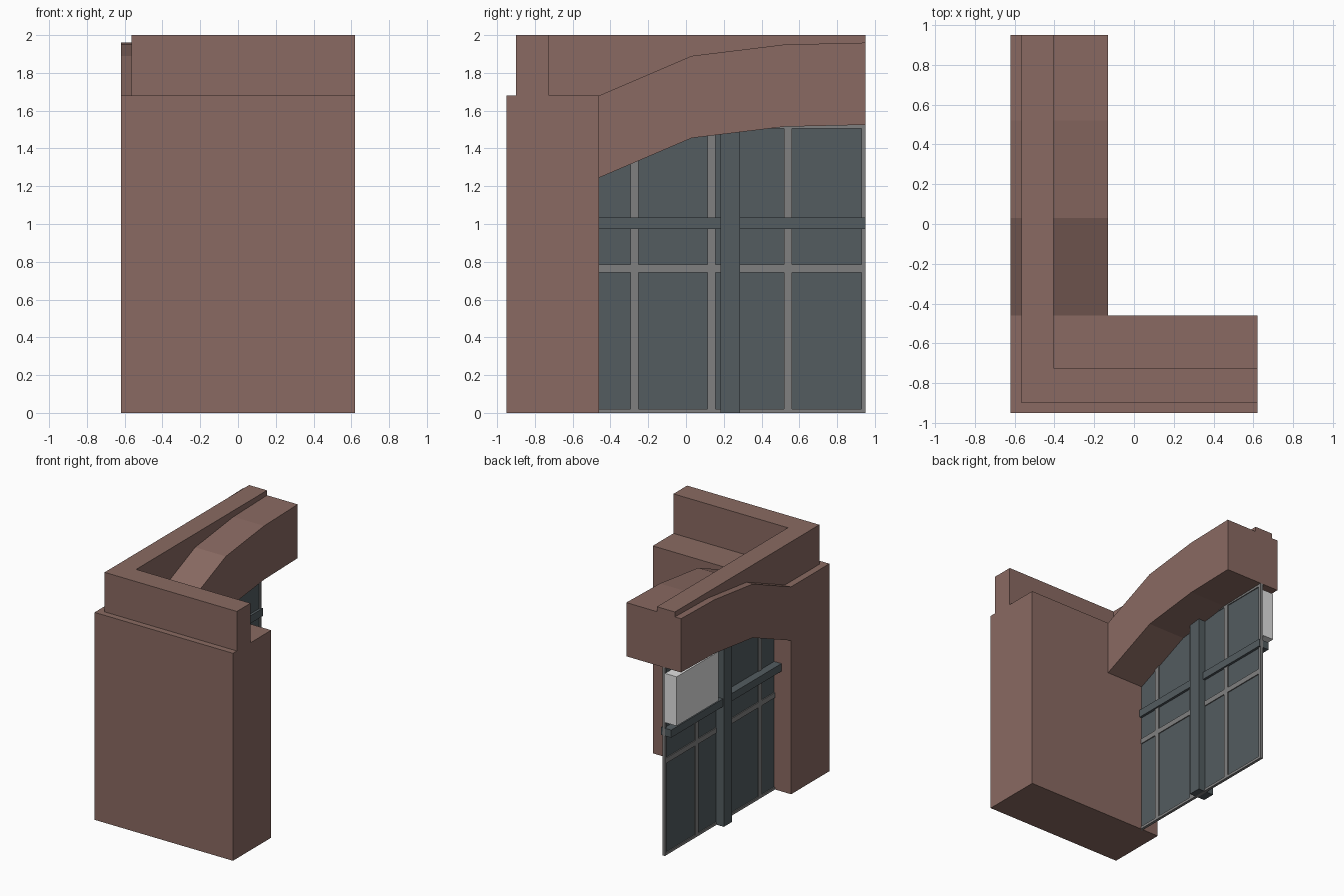
import bpy
import bmesh
from mathutils import Vector

cube = bpy.data.objects.get("Cube")
if cube:
    bpy.data.objects.remove(cube, do_unlink=True)


def material(name, rgb):
    """Flat material from 0-255 sRGB values, stored as linear."""
    lin = [(c / 255 / 12.92) if c < 10 else ((c / 255 + 0.055) / 1.055) ** 2.4 for c in rgb]
    mat = bpy.data.materials.new(name)
    mat.use_nodes = True
    mat.diffuse_color = (*lin, 1)
    bsdf = mat.node_tree.nodes["Principled BSDF"]
    bsdf.inputs["Base Color"].default_value = (*lin, 1)
    bsdf.inputs["Roughness"].default_value = 0.8
    return mat


BROWN = material("brown_masonry", (138, 106, 98))
SLATE = material("dark_slate", (83, 92, 96))
GREY = material("frame_grey", (128, 128, 128))
WHITE = material("pale_grey", (225, 225, 225))


def finish(name, bm, mat):
    bmesh.ops.recalc_face_normals(bm, faces=bm.faces)
    mesh = bpy.data.meshes.new(name)
    bm.to_mesh(mesh)
    bm.free()
    mesh.materials.append(mat)
    obj = bpy.data.objects.new(name, mesh)
    bpy.context.collection.objects.link(obj)
    return obj


def add_prism(bm, points, offset):
    """Extrude a closed outline along an offset vector."""
    face = bm.faces.new([bm.verts.new(p) for p in points])
    out = bmesh.ops.extrude_face_region(bm, geom=[face], use_keep_orig=True)
    verts = [g for g in out["geom"] if isinstance(g, bmesh.types.BMVert)]
    bmesh.ops.translate(bm, verts=verts, vec=Vector(offset))


def add_box(bm, x, y, z):
    corners = [(x[0], y[0], z[0]), (x[1], y[0], z[0]), (x[1], y[1], z[0]), (x[0], y[1], z[0])]
    add_prism(bm, corners, (0, 0, z[1] - z[0]))


def box(name, x, y, z, mat):
    bm = bmesh.new()
    add_box(bm, x, y, z)
    return finish(name, bm, mat)


LEFT, RIGHT, FRONT, BACK = -0.62, 0.62, -0.95, 0.95
INNER = -0.46      # rear face of the front wall
WALL_TOP = 1.68

# Solid front wall
box("front_wall", (LEFT, RIGHT), (FRONT, INNER), (0, WALL_TOP), BROWN)

# Faceted half arch over the window
bm = bmesh.new()
under = [(INNER, 1.245), (0.03, 1.455), (0.52, 1.515), (BACK, 1.525)]
outline = under + [(y, z + 0.435) for y, z in reversed(under)]
add_prism(bm, [(LEFT, y, z) for y, z in outline], (0.49, 0, 0))
finish("arch_beam", bm, BROWN)

# L-shaped parapet on top
bm = bmesh.new()
plan = [(-0.565, -0.90), (RIGHT, -0.90), (RIGHT, -0.725), (-0.405, -0.725),
        (-0.405, BACK), (-0.565, BACK)]
add_prism(bm, [(x, y, WALL_TOP) for x, y in plan], (0, 0, 0.32))
finish("parapet", bm, BROWN)

# Window glass, thinner than its frame
WX = -0.465
box("window_panes", (WX - 0.003, WX + 0.003), (INNER - 0.02, BACK - 0.005), (0.005, 1.52), SLATE)

# Window frame: upright and level bars
bm = bmesh.new()
depth = (WX - 0.011, WX + 0.011)
for y0, y1 in [(-0.293, -0.251), (0.114, 0.156), (0.519, 0.561), (0.928, BACK)]:
    add_box(bm, depth, (y0, y1), (0, 1.525))
for z0, z1 in [(0, 0.021), (0.744, 0.786), (1.505, 1.525)]:
    add_box(bm, depth, (INNER - 0.02, BACK), (z0, z1))
finish("window_frame", bm, GREY)

# Heavy post and crossbar
box("window_post", (-0.54, -0.40), (0.183, 0.287), (0, 1.50), SLATE)
box("window_crossbar", (-0.533, -0.442), (INNER - 0.02, BACK), (0.973, 1.035), SLATE)

# Pale box mounted behind the upper window
box("wall_box", (-0.58, -0.475), (0.41, BACK - 0.002), (1.08, 1.478), WHITE)
